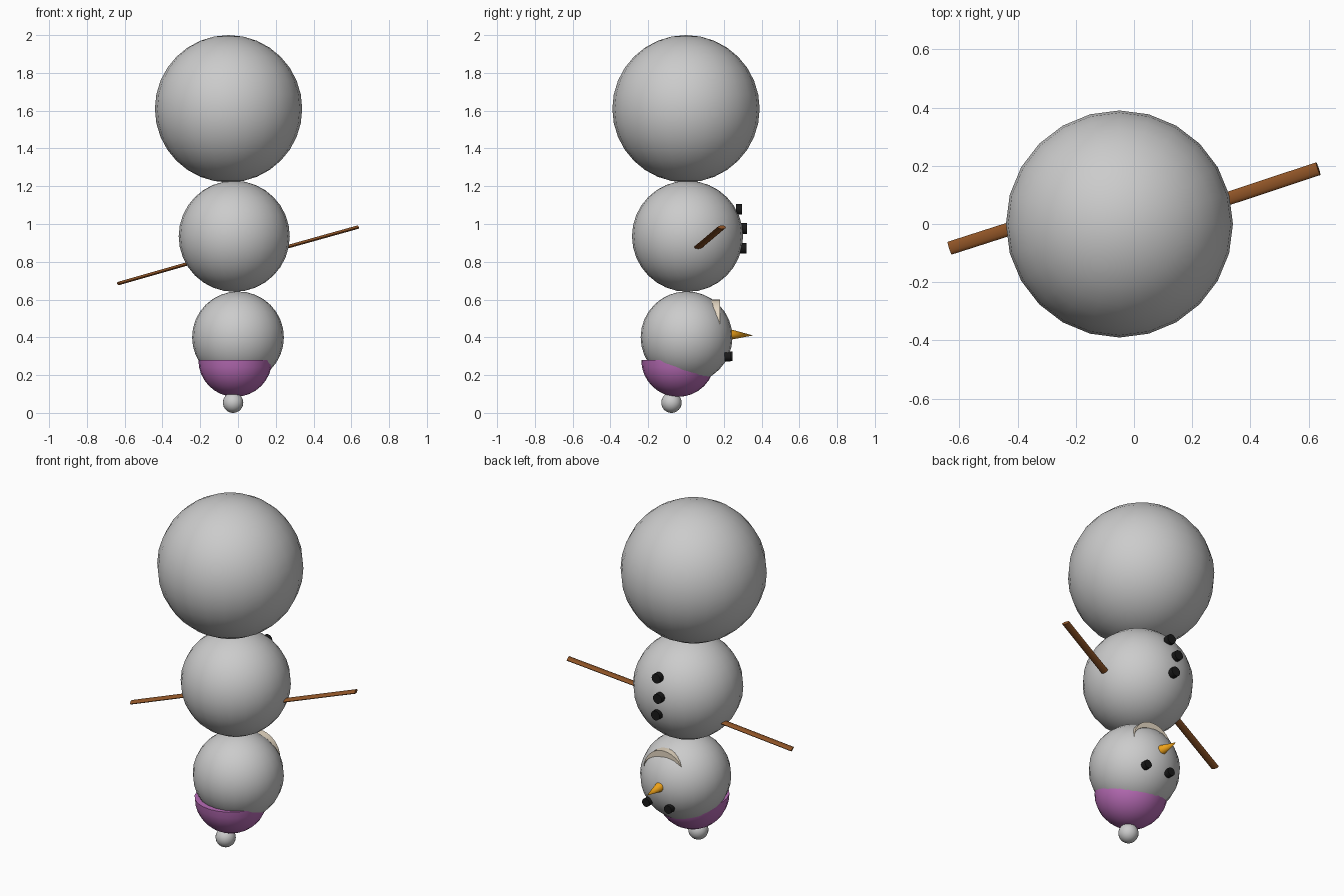
import bpy, bmesh
from math import pi, sin, cos, radians
from mathutils import Vector, Matrix

if "Cube" in bpy.data.objects:
    bpy.data.objects.remove(bpy.data.objects["Cube"])


def material(name, rgb):
    m = bpy.data.materials.new(name)
    m.diffuse_color = (*rgb, 1)
    m.use_nodes = True
    m.node_tree.nodes["Principled BSDF"].inputs["Base Color"].default_value = m.diffuse_color
    return m


PURPLE = material("purple", (0.48, 0.15, 0.47))
BROWN = material("brown", (0.28, 0.09, 0.02))
BLACK = material("black", (0.01, 0.01, 0.01))
ORANGE = material("orange", (0.85, 0.36, 0.01))
CREAM = material("cream", (0.78, 0.68, 0.54))


def finish(bm, name, mat=None):
    bmesh.ops.recalc_face_normals(bm, faces=bm.faces[:])
    mesh = bpy.data.meshes.new(name)
    bm.to_mesh(mesh)
    bm.free()
    obj = bpy.data.objects.new(name, mesh)
    bpy.context.collection.objects.link(obj)
    if mat:
        mesh.materials.append(mat)
    bpy.ops.object.select_all(action='DESELECT')
    obj.select_set(True)
    bpy.context.view_layer.objects.active = obj
    bpy.ops.object.shade_smooth_by_angle(angle=radians(35))
    return obj


def ball(name, center, r, mat=None, lower_half=False):
    bm = bmesh.new()
    bmesh.ops.create_uvsphere(bm, u_segments=24, v_segments=16, radius=r)
    if lower_half:
        bmesh.ops.bisect_plane(bm, geom=bm.verts[:] + bm.edges[:] + bm.faces[:],
                               plane_co=(0, 0, 0), plane_no=(0, 0, 1), clear_outer=True)
        bmesh.ops.holes_fill(bm, edges=[e for e in bm.edges if e.is_boundary])
    bmesh.ops.translate(bm, verts=bm.verts[:], vec=center)
    return finish(bm, name, mat)


def rod(name, start, end, r1, r2, mat, sides=16, squash=1.0):
    """Cylinder or cone between two points; squash flattens it vertically."""
    a, b = Vector(start), Vector(end)
    z = (b - a).normalized()
    x = Vector((0, 0, 1)).cross(z).normalized()
    y = z.cross(x)
    rot = Matrix((x, y, z)).transposed().to_4x4()
    bm = bmesh.new()
    bmesh.ops.create_cone(bm, cap_ends=True, segments=sides, radius1=r1, radius2=r2,
                          depth=(b - a).length)
    bmesh.ops.transform(bm, verts=bm.verts[:], matrix=Matrix.Translation((a + b) / 2)
                        @ rot @ Matrix.Diagonal((1, squash, 1, 1)))
    return finish(bm, name, mat)


# Upside-down stack of snowballs
ball("base_ball", (-0.05, 0, 1.61), 0.39)
ball("middle_ball", (-0.02, 0.008, 0.935), 0.294)
ball("head", (0, 0.003, 0.4), 0.243)

# Hat with bobble
ball("hat", (-0.015, -0.042, 0.28), 0.195, PURPLE, lower_half=True)
ball("hat_bobble", (-0.026, -0.077, 0.054), 0.054)

# Stick arms, flattened
rod("right_arm", (0.15, 0.03, 0.848), (0.633, 0.19, 0.983), 0.023, 0.023, BROWN, 12, 0.4)
rod("left_arm", (-0.15, 0.072, 0.823), (-0.633, -0.083, 0.685), 0.023, 0.023, BROWN, 12, 0.4)

# Carrot nose
rod("nose", (0.005, 0.225, 0.415), (0.005, 0.355, 0.41), 0.03, 0, ORANGE)

# Coal eyes and buttons
coal = [("eye", 0.097, 0.225, 0.297, 0.024), ("eye", -0.053, 0.236, 0.3, 0.024),
        ("button", -0.013, 0.287, 1.077, 0.028), ("button", -0.04, 0.314, 0.976, 0.028),
        ("button", -0.024, 0.309, 0.872, 0.028)]
for i, (name, x, y, z, r) in enumerate(coal):
    rod(f"{name}_{i}", (x, y - 0.022, z), (x, y + 0.01, z), r, r, BLACK)

# Crescent mouth: outer and inner arcs sharing their tips, extruded backwards
bm = bmesh.new()
N = 16
outer, inner = [], []
for i in range(N + 1):
    t = pi * i / N
    outer.append((0.017 + 0.131 * cos(t), 0.47 + 0.13 * sin(t)))
    inner.append((0.017 + 0.131 * cos(t), 0.47 + 0.092 * sin(t)))
front = [[bm.verts.new((x, 0.179, z)) for x, z in arc] for arc in (outer, inner[1:-1])]
o, n = front[0], [front[0][0]] + front[1] + [front[0][-1]]
for i in range(N):
    ring = [o[i], o[i + 1], n[i + 1], n[i]]
    bm.faces.new(list(dict.fromkeys(ring)))
ext = bmesh.ops.extrude_face_region(bm, geom=bm.faces[:], use_keep_orig=True)
bmesh.ops.translate(bm, vec=(0, -0.06, 0),
                    verts=[g for g in ext["geom"] if isinstance(g, bmesh.types.BMVert)])
finish(bm, "mouth", CREAM)
